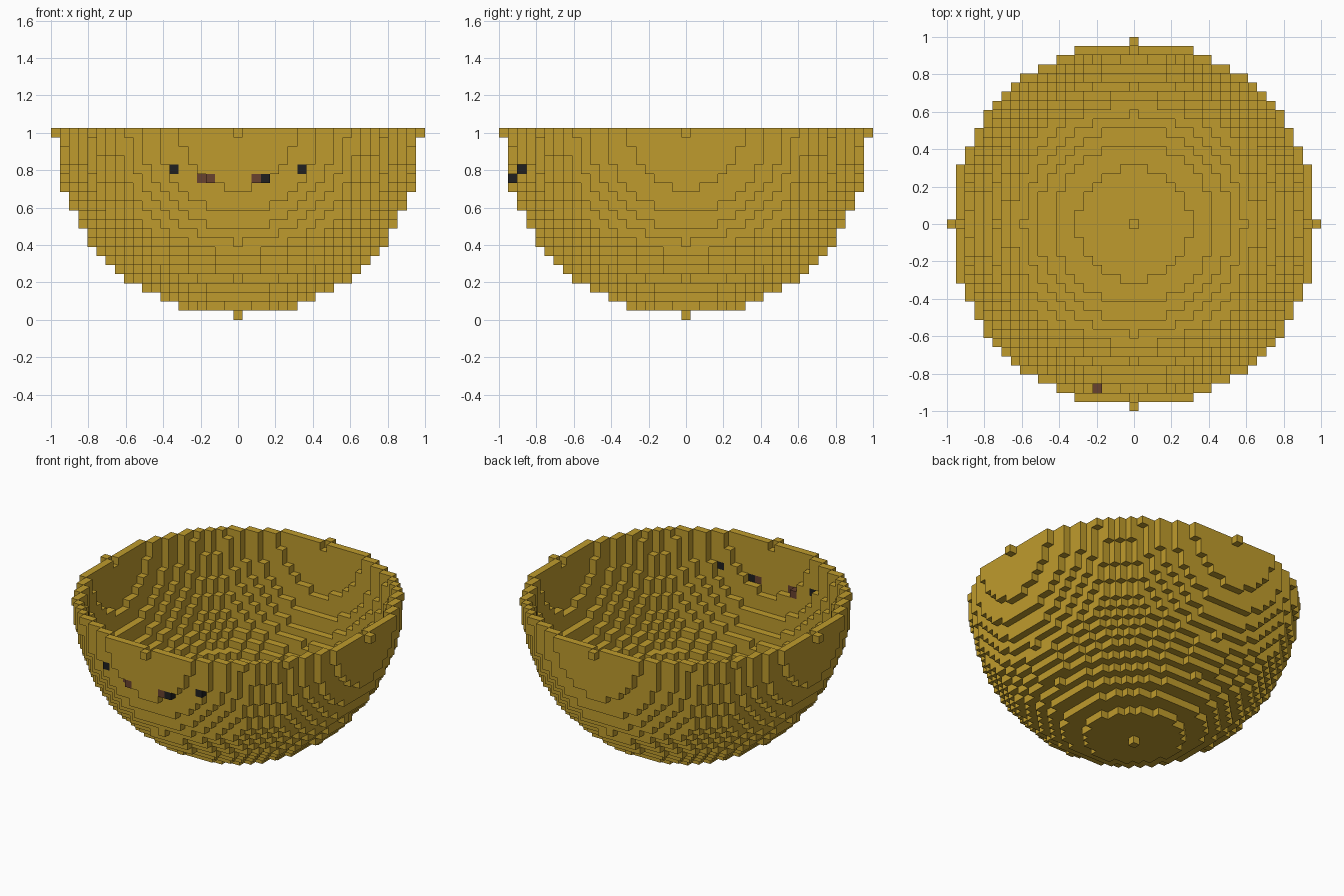
import bpy
import bmesh
from mathutils import Vector

if "Cube" in bpy.data.objects:
    bpy.data.objects.remove(bpy.data.objects["Cube"], do_unlink=True)

RADIUS = 20                    # in blocks
SIZE = 2 / (2 * RADIUS + 1)    # edge of one block
AXES = [Vector(d) for d in ((1, 0, 0), (-1, 0, 0), (0, 1, 0),
                            (0, -1, 0), (0, 0, 1), (0, 0, -1))]


def make_material(name, rgb):
    mat = bpy.data.materials.new(name)
    mat.use_nodes = True
    colour = (*rgb, 1)
    mat.diffuse_color = colour
    shader = mat.node_tree.nodes["Principled BSDF"]
    shader.inputs["Base Color"].default_value = colour
    shader.inputs["Roughness"].default_value = 0.8
    return mat


def in_ball(x, y, z):
    return x * x + y * y + z * z <= RADIUS * RADIUS


def on_surface(x, y, z):
    """A block of the ball with at least one open side."""
    return in_ball(x, y, z) and not all(
        in_ball(x + int(d.x), y + int(d.y), z + int(d.z)) for d in AXES)


def build_blocks(name, cells, filled, mat):
    """Mesh the open faces of a set of blocks."""
    bm = bmesh.new()
    for cell in cells:
        centre = Vector(cell) + Vector((0, 0, RADIUS + 0.5))
        for d in AXES:
            if tuple(int(c + s) for c, s in zip(cell, d)) in filled:
                continue
            u = Vector((d.y, d.z, d.x))
            v = d.cross(u)
            corners = [centre + (d + a * u + b * v) / 2
                       for a, b in ((1, 1), (-1, 1), (-1, -1), (1, -1))]
            bm.faces.new([bm.verts.new(c * SIZE) for c in corners])
    bmesh.ops.remove_doubles(bm, verts=bm.verts, dist=SIZE / 100)
    mesh = bpy.data.meshes.new(name)
    bm.to_mesh(mesh)
    bm.free()
    mesh.materials.append(mat)
    obj = bpy.data.objects.new(name, mesh)
    bpy.context.collection.objects.link(obj)
    return obj


gold = make_material("gold", (0.52, 0.33, 0.026))
brown = make_material("brown", (0.14, 0.055, 0.028))
black = make_material("black", (0.014, 0.014, 0.014))

# Lower half of a one-block-thick hollow ball
span = range(-RADIUS, RADIUS + 1)
shell = {(x, y, z) for x in span for y in span
         for z in range(-RADIUS, 1) if on_surface(x, y, z)}


def front_block(x, z):
    """Foremost shell block in a column of the front."""
    return min((c for c in shell if c[0] == x and c[2] == z),
               key=lambda c: c[1])


# Coloured blocks set into the front
marks = (
    ("right_eye", [front_block(-7, -4)], black),
    ("left_eye", [front_block(7, -4)], black),
    ("right_mouth_mark", [front_block(x, -5) for x in (-4, -3)], brown),
    ("left_mouth_mark", [front_block(2, -5)], brown),
    ("left_mouth_corner", [front_block(3, -5)], black),
)
bowl = set(shell)
for name, cells, mat in marks:
    build_blocks(name, cells, shell, mat)
    bowl -= set(cells)

# Bowl
build_blocks("bowl", sorted(bowl), shell, gold)
